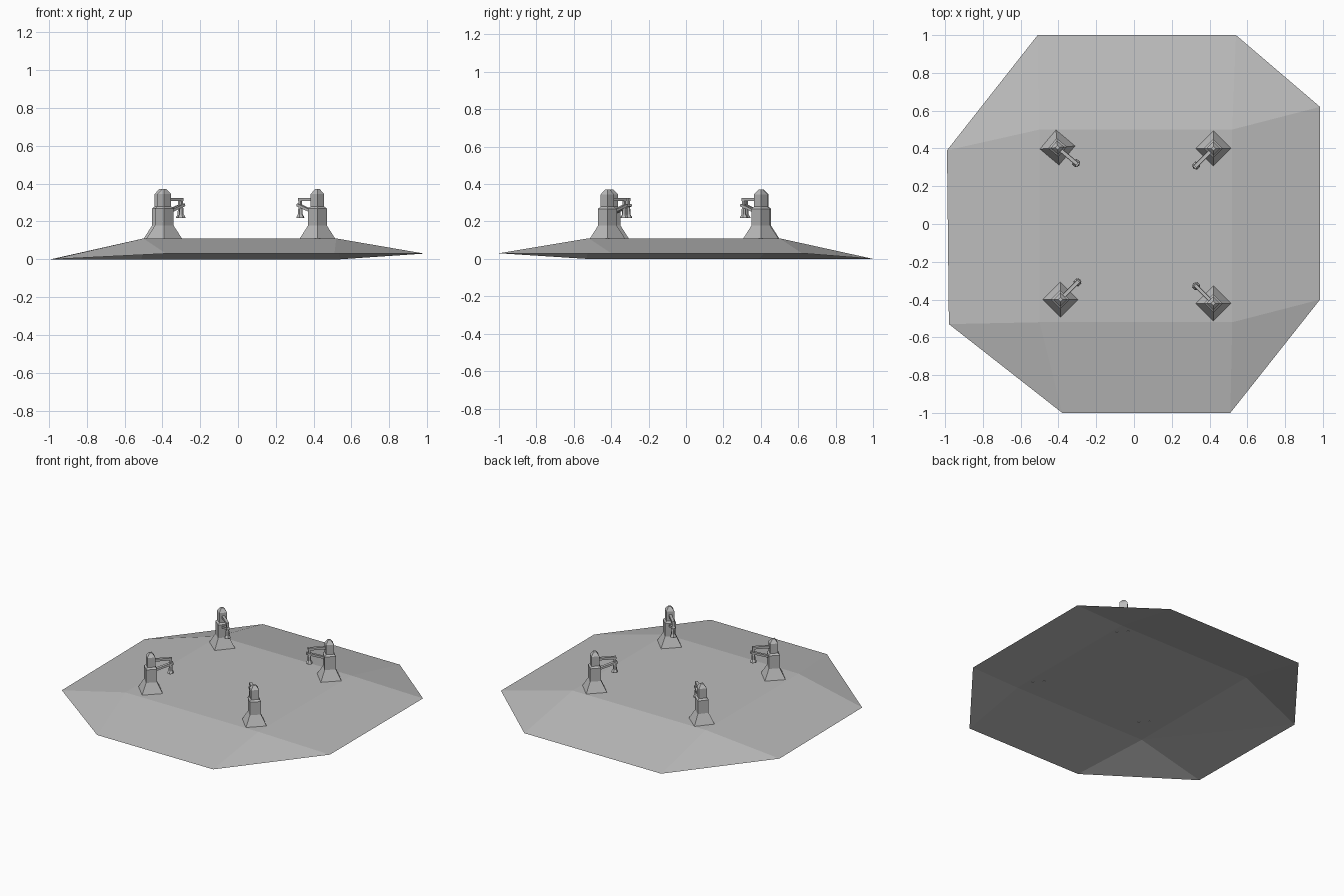
import bpy, bmesh, math
from mathutils import Vector, Matrix

if "Cube" in bpy.data.objects:
    bpy.data.objects.remove(bpy.data.objects["Cube"])

grey = bpy.data.materials.new("stone grey")
grey.diffuse_color = (0.5, 0.5, 0.5, 1)
grey.use_nodes = True
grey.node_tree.nodes["Principled BSDF"].inputs["Base Color"].default_value = grey.diffuse_color


def make(name, bm, matrix=None):
    bmesh.ops.recalc_face_normals(bm, faces=bm.faces)
    me = bpy.data.meshes.new(name)
    bm.to_mesh(me)
    bm.free()
    me.materials.append(grey)
    ob = bpy.data.objects.new(name, me)
    if matrix:
        ob.matrix_world = matrix
    bpy.context.collection.objects.link(ob)
    return ob


def lathe(bm, profile, sides, x=0.0, turn=0.0):
    """Stack of polygon rings (radius, z) with capped ends."""
    rings = [[bm.verts.new((x + r * math.cos(turn + math.tau * i / sides),
                            r * math.sin(turn + math.tau * i / sides), z))
              for i in range(sides)] for r, z in profile]
    for a, b in zip(rings, rings[1:]):
        for i in range(sides):
            j = (i + 1) % sides
            bm.faces.new((a[i], a[j], b[j], b[i]))
    bm.faces.new(rings[0][::-1])
    bm.faces.new(rings[-1])


def beam(bm, p, q, w, h):
    """Box running from p to q in the local xz plane."""
    p, q = Vector(p), Vector(q)
    d = q - p
    m = (Matrix.Translation((p + q) / 2)
         @ Matrix.Rotation(-math.atan2(d.z, d.x), 4, 'Y')
         @ Matrix.Diagonal((d.length, w, h, 1)))
    bmesh.ops.create_cube(bm, size=1, matrix=m)


# ground: flat square plateau, open underneath, sloping to an uneven rim
bm = bmesh.new()
top = [bm.verts.new((x, y, 0.11)) for x, y in
       ((-0.5, -0.52), (0.52, -0.52), (0.52, 0.5), (-0.5, 0.5))]
# two rim points for each plateau corner, counter-clockwise
rim = [bm.verts.new(p) for p in
       ((-0.98, -0.53, 0), (-0.38, -1, 0.03), (0.51, -1, 0.03), (0.985, -0.40, 0.03),
        (0.985, 0.62, 0.03), (0.54, 1, 0), (-0.51, 1, 0), (-0.99, 0.39, 0))]
bm.faces.new(top)
for i in range(4):
    j = (i + 1) % 4
    bm.faces.new((rim[2 * i], rim[2 * i + 1], top[i]))
    a, b = rim[2 * i + 1], rim[2 * j]
    bm.faces.new((a, b, top[j]))
    bm.faces.new((a, top[j], top[i]))
ground = make("ground_slab", bm)
if ground.data.polygons[0].normal.z < 0:
    ground.data.flip_normals()

# four lamp posts, arms pointing at the middle
posts = {"back_left": (-0.405, 0.405, -40), "back_right": (0.42, 0.40, 225),
         "front_left": (-0.39, -0.40, 45), "front_right": (0.42, -0.42, 135)}
for key, (x, y, ang) in posts.items():
    m = Matrix.Translation((x, y, 0)) @ Matrix.Rotation(math.radians(ang), 4, 'Z')
    # flared foot, shaft and pointed cap
    bm = bmesh.new()
    lathe(bm, [(0.094, 0.109), (0.05, 0.178), (0.05, 0.268), (0.036, 0.279),
               (0.036, 0.345), (0.012, 0.371)], 4, turn=math.pi / 4)
    make("post_" + key, bm, m)
    # arm, hanger and diagonal brace
    bm = bmesh.new()
    beam(bm, (0.02, 0, 0.317), (0.136, 0, 0.317), 0.018, 0.016)
    beam(bm, (0.128, 0, 0.317), (0.128, 0, 0.27), 0.014, 0.014)
    beam(bm, (0.03, 0, 0.25), (0.145, 0, 0.288), 0.022, 0.014)
    make("arm_" + key, bm, m)
    # hanging lamp with flared rim
    bm = bmesh.new()
    lathe(bm, [(0.022, 0.218), (0.021, 0.225), (0.013, 0.237), (0.012, 0.265),
               (0.007, 0.28)], 6, x=0.128)
    make("lamp_" + key, bm, m)
